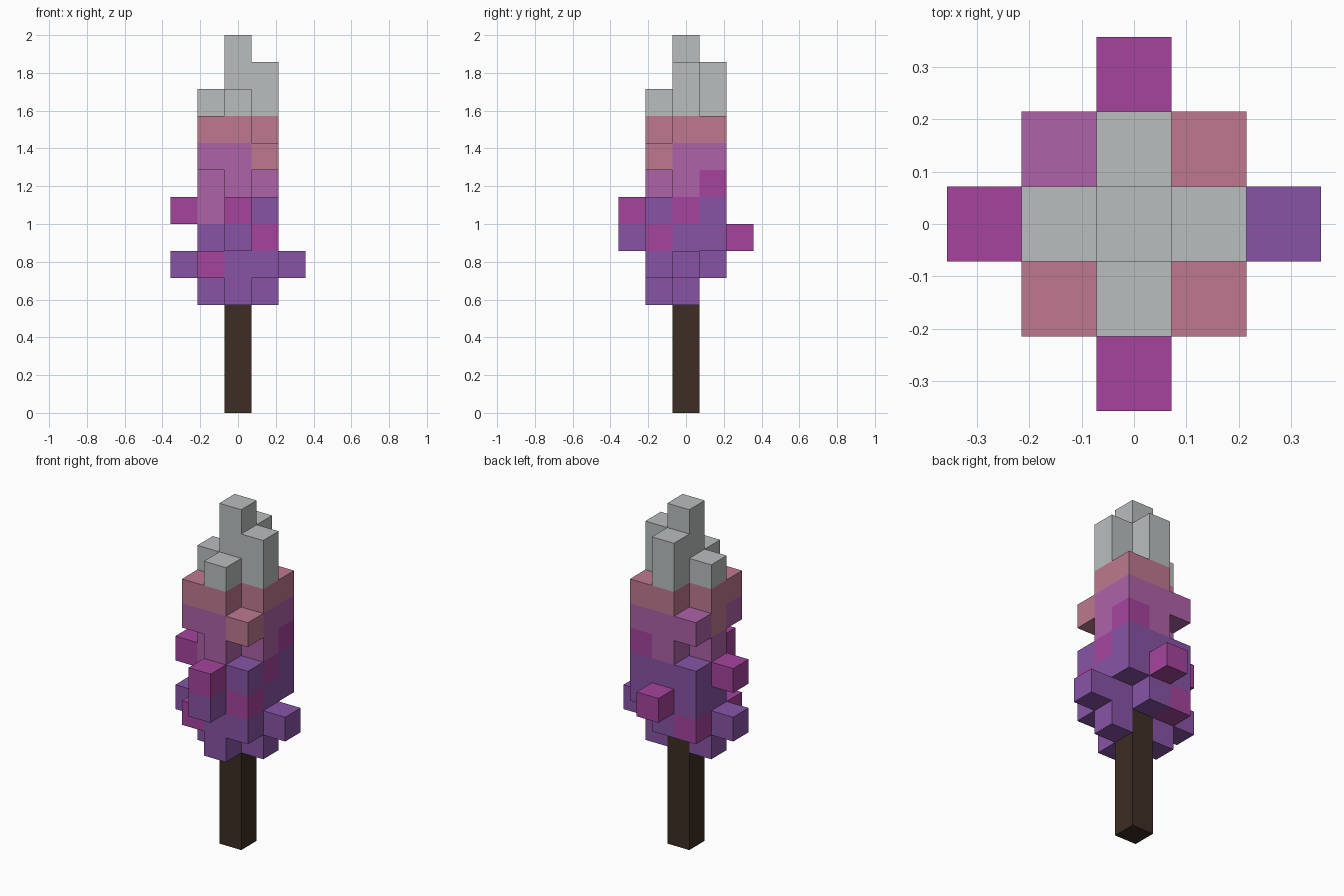
import bpy
import bmesh
from mathutils import Vector

UNIT = 1 / 7          # edge of one block
STEPS = [Vector(d) for d in
         ((1, 0, 0), (-1, 0, 0), (0, 1, 0), (0, -1, 0), (0, 0, 1), (0, 0, -1))]

cube = bpy.data.objects.get("Cube")
if cube:
    bpy.data.objects.remove(cube, do_unlink=True)


def linear(c):
    c /= 255
    return c / 12.92 if c <= 0.04045 else ((c + 0.055) / 1.055) ** 2.4


def material(name, rgb):
    mat = bpy.data.materials.new(name)
    mat.use_nodes = True
    color = [linear(c) for c in rgb] + [1]
    mat.diffuse_color = color
    shader = mat.node_tree.nodes["Principled BSDF"]
    shader.inputs["Base Color"].default_value = color
    shader.inputs["Roughness"].default_value = 0.9
    return mat


MATERIALS = {
    "B": material("bark brown", (61, 45, 36)),
    "P": material("purple", (135, 84, 166)),
    "M": material("magenta", (165, 68, 157)),
    "O": material("orchid", (174, 98, 168)),
    "K": material("dusty pink", (190, 121, 143)),
    "G": material("pale grey", (186, 190, 190)),
}

# Each column of blocks: (x, y), first layer, one colour letter per layer ("." is a gap)
COLUMNS = [
    ((0, 0), 0, "BBBBBBBBBBBGGG"),
    ((1, 0), 4, "PPPMOOKGG"),
    ((-1, 0), 4, "PPPOOKKG"),
    ((0, -1), 4, "PPPMOOKG"),
    ((0, 1), 5, "PPPOOKGG"),
    ((1, 1), 6, "PPMOK"),
    ((-1, 1), 5, "MPP.O"),
    ((1, -1), 5, "PMP.K"),
    ((-1, -1), 5, "M...OK"),
    ((2, 0), 5, "P"),
    ((-2, 0), 5, "P.M"),
    ((0, 2), 6, "M"),
    ((0, -2), 6, "PM"),
]

blocks = {(x, y, base + i): letter
          for (x, y), base, letters in COLUMNS
          for i, letter in enumerate(letters) if letter != "."}


def build_part(name, letters):
    """Join the blocks of the given colours, leaving out faces between blocks."""
    bm = bmesh.new()
    for cell, letter in blocks.items():
        if letter not in letters:
            continue
        center = Vector(cell) + Vector((0, 0, 0.5))
        for n in STEPS:
            if tuple(int(c) for c in Vector(cell) + n) in blocks:
                continue
            u = Vector((n.y, n.z, n.x))
            v = n.cross(u)
            corners = [center + (n + a * u + b * v) / 2
                       for a, b in ((-1, -1), (1, -1), (1, 1), (-1, 1))]
            face = bm.faces.new([bm.verts.new(p * UNIT) for p in corners])
            face.material_index = letters.index(letter)
    bmesh.ops.remove_doubles(bm, verts=bm.verts, dist=UNIT / 100)
    mesh = bpy.data.meshes.new(name)
    bm.to_mesh(mesh)
    bm.free()
    for letter in letters:
        mesh.materials.append(MATERIALS[letter])
    bpy.context.collection.objects.link(bpy.data.objects.new(name, mesh))


build_part("trunk", "B")
build_part("blossom_crown", "PMOK")
build_part("pale_tip", "G")
